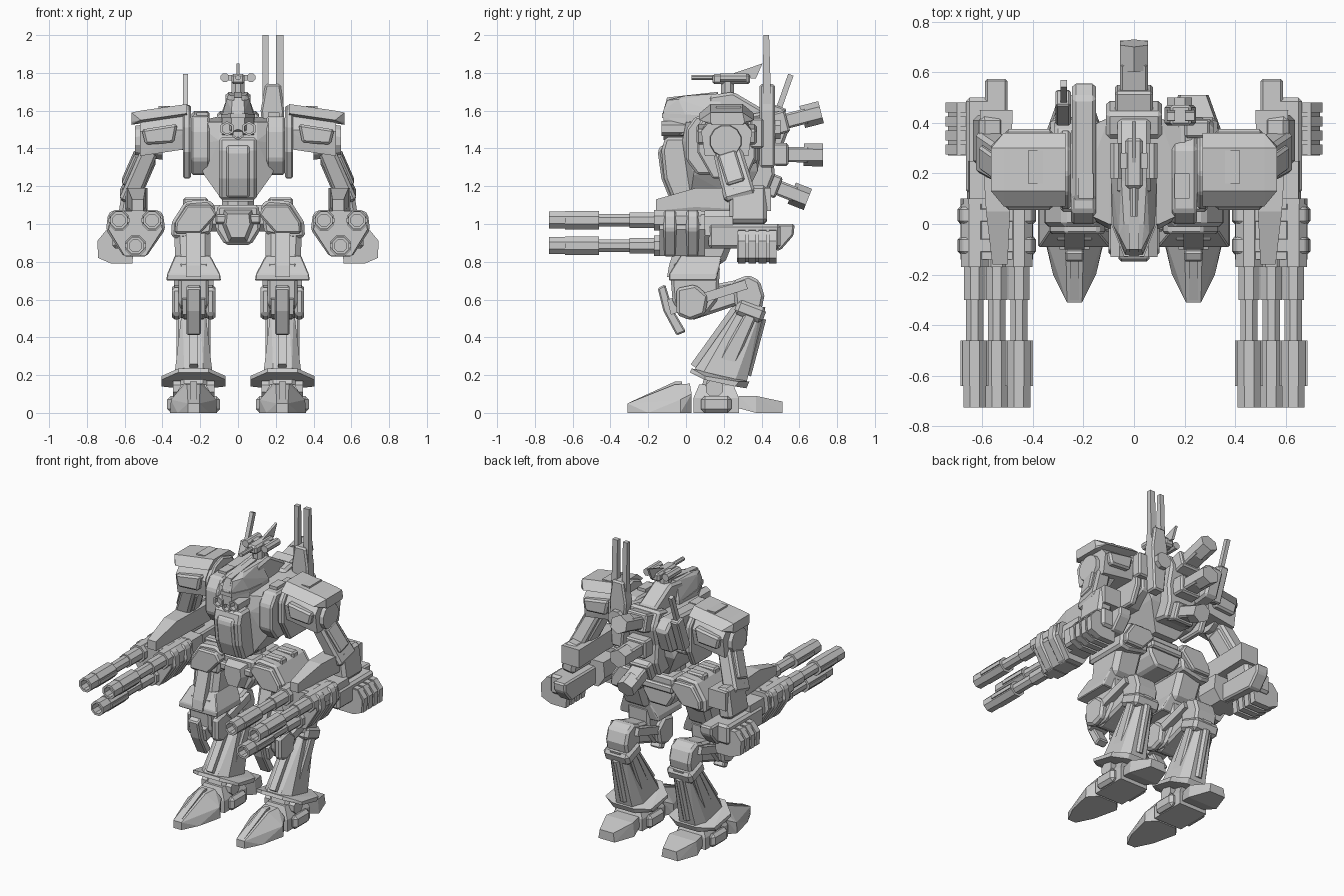
import bpy, bmesh, math
from mathutils import Vector


def finish(name, bm, mirror=False, bevel=0.0):
    bmesh.ops.recalc_face_normals(bm, faces=bm.faces)
    me = bpy.data.meshes.new(name)
    bm.to_mesh(me)
    bm.free()
    ob = bpy.data.objects.new(name, me)
    bpy.context.collection.objects.link(ob)
    if bevel:
        m = ob.modifiers.new("chamfer", 'BEVEL')
        m.width, m.segments, m.limit_method = bevel, 1, 'ANGLE'
    if mirror:
        m = ob.modifiers.new("mirror", 'MIRROR')
        m.use_mirror_merge = False
    return ob


def skin(name, rings, mirror, bevel):
    """Join a chain of matching rings into a capped solid."""
    bm = bmesh.new()
    rings = [[bm.verts.new(p) for p in r] for r in rings]
    bm.faces.new(rings[0])
    bm.faces.new(rings[-1])
    for a, b in zip(rings, rings[1:]):
        for i in range(len(a)):
            bm.faces.new((a[i - 1], a[i], b[i], b[i - 1]))
    return finish(name, bm, mirror, bevel)


def prism(name, axis, pts, lo, hi, mirror=False, bevel=0.0, ends=(1, 1)):
    """Extrude a 2D profile along an axis; ends scale the two caps."""
    cu = sum(p[0] for p in pts) / len(pts)
    cv = sum(p[1] for p in pts) / len(pts)
    place = {'x': lambda t, u, v: (t, u, v), 'y': lambda t, u, v: (u, t, v), 'z': lambda t, u, v: (u, v, t)}[axis]
    rings = [[place(t, cu + (u - cu) * s, cv + (v - cv) * s) for u, v in pts] for t, s in zip((lo, hi), ends)]
    return skin(name, rings, mirror, bevel)


def box(name, x, y, z, mirror=False, bevel=0.0):
    return prism(name, 'z', [(x[0], y[0]), (x[1], y[0]), (x[1], y[1]), (x[0], y[1])], z[0], z[1], mirror, bevel)


def hull(name, pts, sym=None, mirror=False, bevel=0.0):
    """Convex chunk; sym = x centre: points are offsets reflected about it."""
    bm = bmesh.new()
    if sym is not None:
        pts = [(sym + s * x, y, z) for s in (-1, 1) for x, y, z in pts]
    for p in pts:
        bm.verts.new(p)
    r = bmesh.ops.convex_hull(bm, input=bm.verts)
    junk = {g for g in r['geom_interior'] + r['geom_unused'] if isinstance(g, bmesh.types.BMVert)}
    bmesh.ops.delete(bm, geom=list(junk), context='VERTS')
    bmesh.ops.dissolve_limit(bm, angle_limit=0.02, verts=bm.verts, edges=bm.edges)
    return finish(name, bm, mirror, bevel)


def slabs(name, rects, mirror=False, bevel=0.0):
    """Tapered block through stacked rectangles (x0, x1, y0, y1, z)."""
    return hull(name, [(x, y, r[4]) for r in rects for x in r[:2] for y in r[2:4]], mirror=mirror, bevel=bevel)


def bar(name, p, q, s0, s1=None, n=4, mirror=False, bevel=0.0, hollow=0.0):
    """Rod between two points; s = (half width, half depth); hollow = bore depth at q."""
    p, q = Vector(p), Vector(q)
    d = (q - p).normalized()
    side = Vector((1, 0, 0)) if abs(d.x) < 0.9 else Vector((0, 1, 0))
    v = d.cross(side).normalized()
    u = v.cross(d)
    k = 1 / math.cos(math.pi / n)
    s1 = s1 or s0
    stops = [(p, s0), (q, s1)]
    if hollow:
        inner = (s1[0] * .7, s1[1] * .7)
        stops += [(q, inner), (q - d * hollow, inner)]
    angles = [2 * math.pi * (i + .5) / n for i in range(n)]
    rings = [[c + u * s[0] * k * math.cos(a) + v * s[1] * k * math.sin(a) for a in angles] for c, s in stops]
    return skin(name, rings, mirror, bevel)


def tube(name, p, q, r, n=8, mirror=False, r2=None, hollow=0.0):
    return bar(name, p, q, (r, r), (r2 or r,) * 2, n, mirror, hollow=hollow)


M = dict(mirror=True)
C = 0.235  # leg centre

# Feet
hull("front_toe", [(.03, -.31, 0), (.03, -.31, .05), (.085, -.2, 0), (.125, -.03, 0), (.12, -.03, .07),
                   (.07, .03, 0), (.05, .02, .155), (.035, -.06, .15), (.09, .03, .1)], C, **M)
prism("toe_ridge", 'x', [(-.3, .055), (-.06, .165), (-.02, .165), (-.02, .1)], C - .018, C + .018, **M)
slabs("foot_core", [(.13, .34, .04, .28, 0), (.13, .34, .04, .28, .08), (.17, .30, .07, .25, .15)], **M)
for s in (-1, 1):
    box("foot_side", sorted((C + s * .09, C + s * .14)), (.08, .24), (0, .09), bevel=.02, **M)
hull("heel_toe", [(.08, .26, .03), (.08, .28, .09), (.11, .37, 0), (.1, .37, .09), (.06, .51, 0), (.05, .51, .06)], C, **M)
bar("ankle", (C, .15, .08), (C, .2, .26), (.07, .08), bevel=.02, **M)
tube("ankle_axle", (C - .11, .15, .13), (C + .11, .15, .13), .045, **M)

# Shins
hull("ankle_flare", [(.17, .1, .175), (.17, .26, .14), (.17, .1, .195), (.17, .28, .165), (.08, .02, .215), (.08, .03, .235),
                     (.08, .32, .13), (.08, .335, .165)], C, **M)
hull("shin", [(.1, .09, .21), (.1, .26, .17), (.05, .045, .23), (.06, .32, .16),
              (.06, .29, .56), (.06, .39, .53), (.035, .27, .55), (.035, .42, .56)], C, **M)
prism("shin_side_plate", 'x', [(.15, .24), (.24, .2), (.37, .5), (.33, .56)], C - .09, C + .09, bevel=.01, **M)
bar("shin_ridge", (C, .05, .24), (C, .28, .56), (.022, .03), **M)
bar("shin_collar", (C, .325, .5), (C, .355, .58), (.095, .08), bevel=.02, **M)
tube("shin_piston", (C, .32, .2), (C, .4, .5), .025, **M)

# Knee linkage
prism("shank_joint", 'x', [(.26, .56), (.40, .55), (.415, .62), (.39, .7), (.33, .73), (.25, .7)], C - .08, C + .08, bevel=.015, **M)
prism("knee_link", 'x', [(-.05, .54), (.03, .49), (.3, .58), (.34, .72), (.25, .7), (-.05, .64)], C - .065, C + .065, bevel=.015, **M)
for s in (-1, 1):
    bar("link_rail", (C + s * .085, .0, .58), (C + s * .085, .32, .68), (.02, .025), **M)
    prism("knee_cheek", 'x', [(-.05, .52), (.02, .49), (.1, .52), (.12, .62), (.05, .68), (-.05, .66)],
          *sorted((C + s * .065, C + s * .115)), bevel=.015, **M)
prism("knee_guard", 'x', [(-.15, .66), (-.11, .68), (-.07, .55), (0, .43), (-.05, .41), (-.12, .54)], C - .038, C + .038, bevel=.008, **M)
prism("knee_guard_mount", 'x', [(-.1, .6), (0, .63), (.02, .55), (-.08, .52)], C - .06, C + .06, **M)

# Thighs
prism("thigh_base", 'x', [(-.08, .7), (-.07, .58), (.02, .5), (.1, .51), (.17, .6), (.18, .78), (-.06, .8)], C - .08, C + .08, bevel=.015, **M)
slabs("thigh_flare", [(C - .145, C + .145, -.09, .16, .70), (C - .14, C + .14, -.09, .16, .735),
                      (C - .09, C + .1, -.03, .19, .83)], bevel=.01, **M)
slabs("thigh", [(.145, .33, -.04, .2, .78), (.145, .34, 0, .28, .98)], bevel=.03, **M)
prism("thigh_front_ridge", 'x', [(-.1, .72), (-.09, .78), (-.02, 1.0), (.05, 1.0), (0, .72)], C - .04, C + .04, **M)

# Hips: layered armour bands
prism("hip_armour", 'y', [(.12, 1.1), (.16, 1.13), (.28, 1.12), (.35, 1.01), (.355, .93), (.29, .92), (.14, .95)], -.01, .3, bevel=.015, **M)
prism("hip_armour_band", 'y', [(.11, 1.05), (.14, 1.1), (.27, 1.1), (.33, 1.01), (.335, .95), (.2, .95)], -.04, .33, bevel=.01, **M)
for i in range(2):
    box("hip_rib", (.16, .29), (.05 + .12 * i, .11 + .12 * i), (1.0, 1.14), bevel=.01, **M)
tube("hip_axle", (-.2, .15, 1.03), (.2, .15, 1.03), .07)

# Pelvis and waist
prism("pelvis", 'y', [(-.11, 1.1), (.11, 1.1), (.12, .97), (.07, .89), (-.07, .89), (-.12, .97)], 0, .3, bevel=.015)
prism("groin_guard", 'y', [(-.08, 1.08), (.08, 1.08), (.09, 1.0), (.05, .9), (-.05, .9), (-.09, 1.0)], -.06, .02, ends=(.7, 1))
box("pelvis_band", (-.12, .12), (-.03, .32), (1.0, 1.05), bevel=.01)
tube("waist", (0, .15, 1.08), (0, .15, 1.24), .085, n=10)

# Torso
hull("torso", [(.23, .06, 1.54), (.23, .36, 1.54), (.24, .06, 1.42), (.24, .36, 1.42), (.19, .04, 1.36), (.18, .04, 1.26),
               (.18, .38, 1.28), (.08, .02, 1.12), (.08, .3, 1.12), (.1, -.02, 1.44), (.1, .42, 1.57), (.1, 0, 1.54)], 0)
prism("chest_box", 'x', [(-.13, 1.39), (-.115, 1.24), (-.07, 1.13), (.1, 1.13), (.1, 1.46), (-.11, 1.46)], -.1, .1, bevel=.015)
prism("chest_plate", 'x', [(-.15, 1.385), (-.13, 1.24), (-.09, 1.14), (0, 1.14), (0, 1.4), (-.13, 1.42)], -.062, .062, bevel=.012)
prism("chest_pod", 'x', [(0, 1.5), (.05, 1.57), (.3, 1.57), (.38, 1.5), (.38, 1.33), (.25, 1.26), (.06, 1.26), (0, 1.34)], .15, .25, bevel=.012, **M)
prism("side_fin", 'x', [(.05, 1.52), (.1, 1.58), (.5, 1.6), (.56, 1.54), (.5, 1.38), (.3, 1.36)], -.245, -.15, bevel=.015)
box("shoulder_vent", (.16, .22), (.1, .2), (1.55, 1.59), **M)
prism("collar_plate", 'x', [(.06, 1.38), (.06, 1.52), (.12, 1.6), (.2, 1.63), (.3, 1.6), (.37, 1.52), (.37, 1.35),
                            (.32, 1.24), (.14, 1.24)], .25, .292, bevel=.01, **M)

# Cockpit
hull("cockpit", [(.035, -.12, 1.5), (.035, -.12, 1.6), (.085, -.02, 1.47), (.085, 0, 1.57), (.06, -.04, 1.66), (.03, -.1, 1.655),
                 (.09, .2, 1.47), (.09, .2, 1.58), (.05, .17, 1.69), (.04, 0, 1.68)], 0)
hull("canopy_rail", [(.02, -.125, 1.58), (.02, -.1, 1.67), (.02, .17, 1.7), (.02, .17, 1.6)], 0)
hull("canopy_band", [(.04, -.128, 1.56), (.04, -.128, 1.585), (.09, 0, 1.56), (.09, 0, 1.58), (.09, .16, 1.57)], 0)
tube("chin_gun", (.058, .08, 1.505), (.058, -.13, 1.505), .034, n=6, hollow=.03, **M)
tube("chin_gun_low", (0, .05, 1.48), (0, -.12, 1.48), .03, n=6, hollow=.03)
prism("neck_block", 'x', [(.1, 1.5), (.12, 1.68), (.25, 1.7), (.42, 1.6), (.42, 1.5)], -.065, .065, bevel=.015)

# Roof sensor
tube("sensor_post", (0, .22, 1.66), (0, .22, 1.76), .035)
box("sensor_body", (-.035, .035), (.14, .34), (1.74, 1.795), bevel=.012)
tube("sensor_barrel", (0, .03, 1.775), (0, .2, 1.775), .013)
bar("sensor_arm", (-.08, .25, 1.775), (.08, .25, 1.775), (.03, .015))
tube("sensor_lens", (.07, .18, 1.775), (.07, .32, 1.775), .023, **M)
prism("sensor_fin", 'x', [(.2, 1.78), (.405, 1.85), (.37, 1.77)], -.008, .008)

# Back pack with three exhausts
prism("back_pack", 'x', [(.34, 1.58), (.44, 1.6), (.49, 1.5), (.46, 1.38), (.47, 1.26), (.43, 1.16), (.3, 1.18)], -.11, .11, bevel=.015)
for p, q in (((0, .36, 1.5), (0, .715, 1.592)), ((0, .36, 1.37), (0, .725, 1.365)), ((0, .34, 1.25), (0, .645, 1.13))):
    p, q = Vector(p), Vector(q)
    bar("exhaust_neck", p, p.lerp(q, .8), (.055, .04), bevel=.01)
    bar("exhaust_nozzle", p.lerp(q, .72), q, (.056, .052), n=6)
    bar("exhaust_base", p, p.lerp(q, .5), (.075, .06), bevel=.01)

# Twin mast on the right, antenna on the left
for x0, x1 in ((.13, .162), (.202, .24)):
    hull("mast_prong", [(x, y, z) for x in (x0, x1) for y, z in ((.41, 2), (.44, 2), (.405, 1.5), (.455, 1.5))])
prism("mast_base", 'y', [(.12, 1.6), (.145, 1.74), (.225, 1.74), (.245, 1.6), (.23, 1.3), (.15, 1.3)], .39, .47, bevel=.01)
tube("mast_mount", (.18, .3, 1.5), (.18, .5, 1.5), .05)
box("mast_bracket", (.2, .3), (.34, .41), (1.4, 1.56), bevel=.01)
bar("antenna_base", (-.28, .42, 1.4), (-.28, .5, 1.62), (.03, .035), bevel=.008)
bar("antenna", (-.278, .47, 1.55), (-.278, .555, 1.79), (.013, .015))

# Shoulders: roof slopes down at front and back, narrows at the tip
hull("shoulder", [(x, y, z) for x, zt, zm, zb in ((.25, 1.58, 1.5, 1.4), (.52, 1.55, 1.49, 1.36))
                  for y, z in ((.13, zt), (.3, zt), (.08, zm), (.35, zm), (.1, zb), (.33, zb))], **M)
hull("shoulder_roof", [(x, y, z) for x, zt, y0, y1 in ((.27, 1.635, .07, .36), (.515, 1.6, .07, .36), (.565, 1.59, .13, .31))
                       for y, z in ((max(y0, .13), zt), (min(y1, .3), zt), (y0, zt - .05), (y1, zt - .05), (.14, zt - .065), (.3, zt - .065))], **M)
box("shoulder_hatch", (.36, .42), (.16, .29), (1.57, 1.625), **M)
prism("shoulder_front_plate", 'y', [(.32, 1.53), (.51, 1.5), (.49, 1.42), (.34, 1.43)], .055, .375, bevel=.012, **M)
tube("shoulder_ball", (.4, .21, 1.44), (.545, .21, 1.44), .1, n=12, r2=.08, **M)

# Arms
bar("upper_arm", (.46, .21, 1.42), (.585, .29, 1.13), (.045, .075), (.05, .085), bevel=.015, **M)
bar("upper_arm_plate", (.49, .22, 1.36), (.56, .27, 1.2), (.062, .05), bevel=.01, **M)
bar("elbow", (.56, .33, 1.2), (.59, .33, 1.0), (.05, .1), bevel=.02, **M)
hull("forearm_cover", [(x, y, z) for y, a, b, z0, z1 in ((-.16, .5, .56, 1.07, 1.13), (.05, .49, .585, 1.09, 1.19), (.45, .48, .61, 1.07, 1.19))
                       for x in (a, b) for z in (z0, z1)], **M)

# Gun pods: three barrel housings on a collar
pod = [(.41, 1.05), (.43, 1.07), (.655, 1.07), (.675, 1.05), (.685, .97), (.6, .83), (.49, .83), (.4, .97)]
prism("gun_collar", 'y', pod, -.14, .1, **M)
for y in (-.12, 0):
    prism("gun_collar_ring", 'y', [(.545 + (u - .545) * 1.1, .95 + (v - .95) * 1.02) for u, v in pod], y, y + .07, bevel=.012, **M)
prism("gun_body", 'y', [(.44, 1.04), (.65, 1.04), (.66, .94), (.6, .87), (.48, .87), (.43, .94)], .05, .25, **M)
prism("gun_tail", 'x', [(.14, .97), (.2, 1.0), (.575, 1.0), (.57, .94), (.5, .86), (.15, .88)], .5, .59, bevel=.01, **M)
box("gun_breech", (.52, .665), (.12, .5), (.87, 1.0), bevel=.015, **M)
prism("ammo_box", 'y', [(.56, .96), (.7, .96), (.735, .9), (.73, .82), (.67, .8), (.58, .82)], .27, .48, **M)
for i in range(4):
    prism("ammo_rib", 'y', [(.54, .975), (.7, .965), (.745, .91), (.74, .82), (.67, .79), (.56, .79)],
          .275 + .055 * i, .315 + .055 * i, **M)
for x, z in ((.455, 1.02), (.63, 1.02), (.543, .885)):
    tube("barrel_housing", (x, -.17, z), (x, .08, z), .054, **M)
    tube("barrel_root", (x, -.3, z), (x, -.15, z), .042, **M)
    tube("barrel", (x, -.5, z), (x, -.15, z), .034, **M)
    tube("barrel_shroud", (x, -.64, z), (x, -.46, z), .048, **M)
    tube("muzzle", (x, -.6, z), (x, -.725, z), .045, hollow=.06, **M)
    for s in (-1, 1):
        bar("barrel_rail", (x + s * .045, -.64, z), (x + s * .045, -.46, z), (.01, .012), **M)
